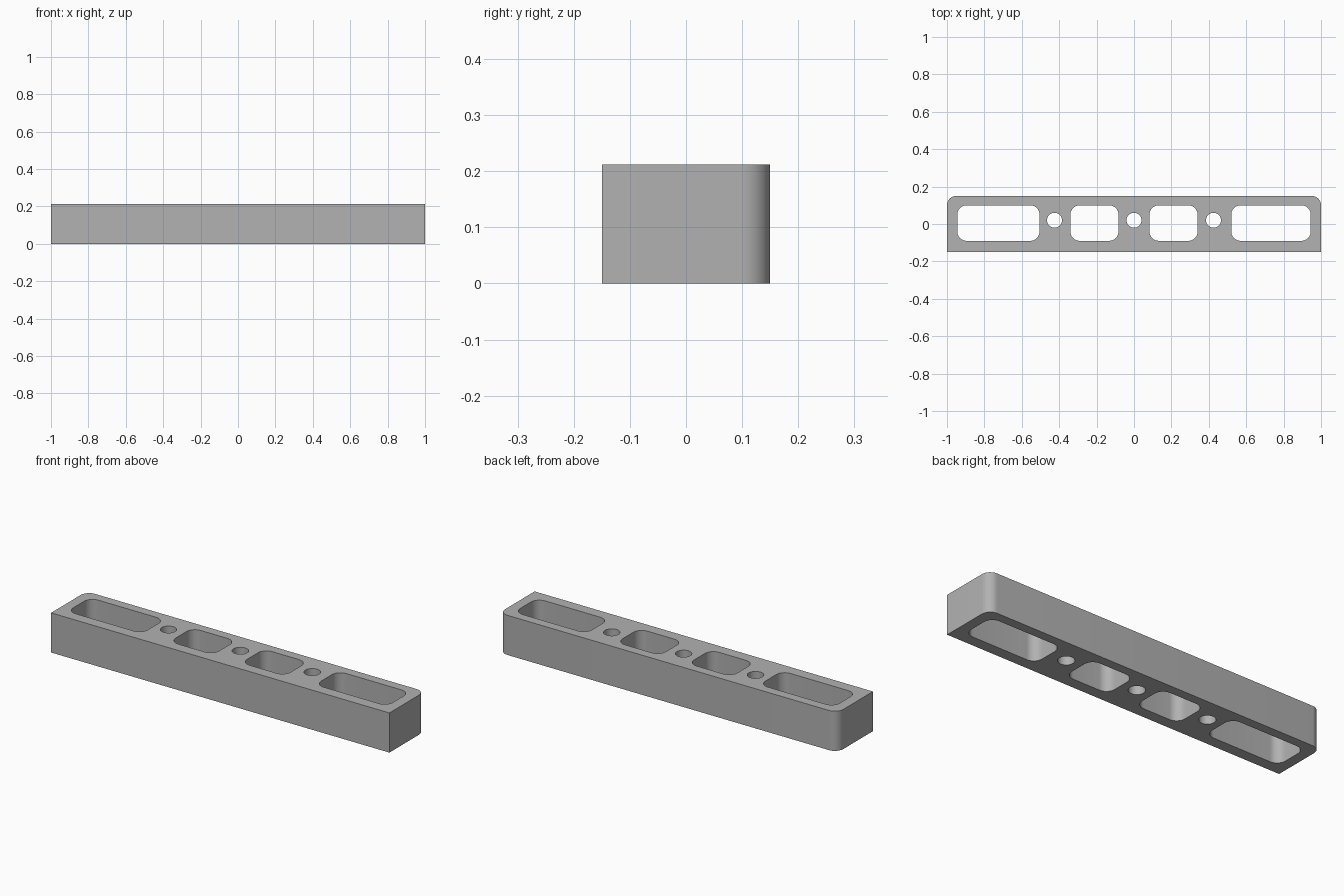
import bpy
import math

cube = bpy.data.objects.get("Cube")
if cube:
    bpy.data.objects.remove(cube, do_unlink=True)

HEIGHT = 0.212
FILLET = 0.05

# One plain grey material
grey = bpy.data.materials.new("plain grey")
grey.use_nodes = True
colour = (0.445, 0.445, 0.445, 1)
grey.diffuse_color = colour
grey.node_tree.nodes["Principled BSDF"].inputs["Base Color"].default_value = colour


def rounded_rect(x0, x1, y0, y1, radii, steps=10):
    """Counter-clockwise outline; radii start at the front left corner."""
    corners = [(x0, y0, 1, 1), (x1, y0, -1, 1), (x1, y1, -1, -1), (x0, y1, 1, -1)]
    points = []
    for i, ((x, y, sx, sy), r) in enumerate(zip(corners, radii)):
        if r == 0:
            points.append((x, y))
            continue
        for k in range(steps + 1):
            a = math.pi + (i + k / steps) * math.pi / 2
            points.append((x + sx * r + r * math.cos(a), y + sy * r + r * math.sin(a)))
    return points


def circle(x, y, r, steps=40):
    return [(x + r * math.cos(math.tau * k / steps), y + r * math.sin(math.tau * k / steps))
            for k in range(steps)]


# Outer outline: only the rear corners are rounded
outlines = [rounded_rect(-1, 1, -0.15, 0.15, (0, 0, FILLET, FILLET))]

# Rounded through pockets
for left, right in ((-0.945, -0.505), (-0.34, -0.083), (0.083, 0.34), (0.52, 0.945)):
    outlines.append(rounded_rect(left, right, -0.09, 0.10, (FILLET,) * 4))

# Bolt holes between the pockets
for x in (-0.425, 0, 0.425):
    outlines.append(circle(x, 0.02, 0.04))

# Filled profile extruded to a solid bar
profile = bpy.data.curves.new("spacer_bar", "CURVE")
profile.dimensions = "2D"
profile.fill_mode = "BOTH"
profile.extrude = HEIGHT / 2
for outline in outlines:
    spline = profile.splines.new("POLY")
    spline.points.add(len(outline) - 1)
    for point, (x, y) in zip(spline.points, outline):
        point.co = (x, y, 0, 1)
    spline.use_cyclic_u = True
profile.materials.append(grey)

bar = bpy.data.objects.new("spacer_bar", profile)
bpy.context.collection.objects.link(bar)
bar.location.z = HEIGHT / 2
bpy.ops.object.select_all(action="DESELECT")
bar.select_set(True)
bpy.context.view_layer.objects.active = bar
bpy.ops.object.convert(target="MESH")

# Weld caps to walls, then smooth the fillets
bpy.ops.object.mode_set(mode="EDIT")
bpy.ops.mesh.select_all(action="SELECT")
bpy.ops.mesh.remove_doubles(threshold=0.0001)
bpy.ops.mesh.normals_make_consistent(inside=False)
bpy.ops.object.mode_set(mode="OBJECT")
bpy.ops.object.shade_smooth_by_angle(angle=math.radians(30))
